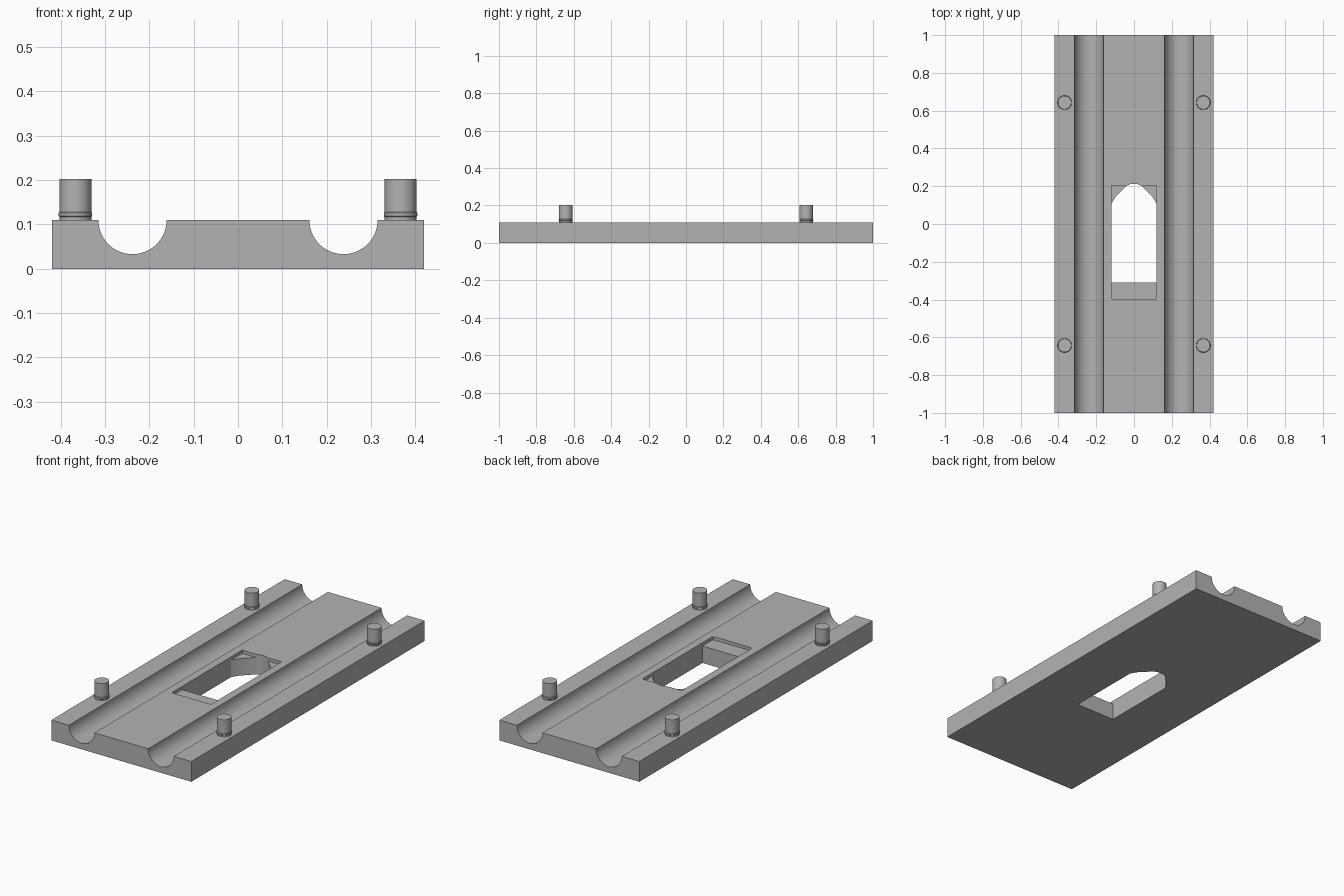
import bpy
import bmesh
import math

cube = bpy.data.objects.get("Cube")
if cube:
    bpy.data.objects.remove(cube, do_unlink=True)

HALF_W, HALF_L, TOP = 0.42, 1.0, 0.11
GROOVE_X, GROOVE_R = 0.238, 0.077

grey = bpy.data.materials.new("plain_grey")
grey.use_nodes = True
colour = (0.45, 0.45, 0.45, 1)
grey.diffuse_color = colour
grey.node_tree.nodes["Principled BSDF"].inputs["Base Color"].default_value = colour


def extrude(name, points, vector):
    """Solid made by sweeping a flat outline along a vector."""
    bm = bmesh.new()
    face = bm.faces.new([bm.verts.new(p) for p in points])
    swept = bmesh.ops.extrude_face_region(bm, geom=[face])
    verts = [v for v in swept["geom"] if isinstance(v, bmesh.types.BMVert)]
    bmesh.ops.translate(bm, verts=verts, vec=vector)
    bmesh.ops.recalc_face_normals(bm, faces=bm.faces)
    return finish(name, bm)


def finish(name, bm):
    mesh = bpy.data.meshes.new(name)
    bm.to_mesh(mesh)
    bm.free()
    mesh.materials.append(grey)
    obj = bpy.data.objects.new(name, mesh)
    bpy.context.collection.objects.link(obj)
    return obj


def activate(obj):
    bpy.ops.object.select_all(action="DESELECT")
    obj.select_set(True)
    bpy.context.view_layer.objects.active = obj


def smooth(obj):
    activate(obj)
    bpy.ops.object.shade_smooth_by_angle(angle=math.radians(30))


def cut(obj, cutter):
    activate(obj)
    mod = obj.modifiers.new("cut", "BOOLEAN")
    mod.operation, mod.solver, mod.object = "DIFFERENCE", "EXACT", cutter
    bpy.ops.object.modifier_apply(modifier=mod.name)
    bpy.data.objects.remove(cutter, do_unlink=True)


def mirrored(half):
    """Close a right-hand outline (x >= 0, bottom to top) with its mirror."""
    return half + [(-x, y) for x, y in reversed(half)]


# Base plate with two round channels running its full length
half = [(HALF_W, 0), (HALF_W, TOP)]
for i in range(33):
    a = math.pi * i / 32
    half.append((GROOVE_X + GROOVE_R * math.cos(a), TOP - GROOVE_R * math.sin(a)))
plate = extrude("base_plate", [(x, -HALF_L, z) for x, z in mirrored(half)], (0, 2 * HALF_L, 0))

# Shallow pocket in the top face
pocket = [(0.108, -0.4), (0.115, -0.397), (0.118, -0.39), (0.118, 0.205)]
cut(plate, extrude("pocket_cutter", [(x, y, TOP - 0.018) for x, y in mirrored(pocket)], (0, 0, 0.1)))

# Through slot with a faceted rounded end
slot = [(0.118, -0.31), (0.118, 0.11), (0.095, 0.147), (0.038, 0.203), (0.018, 0.212)]
cut(plate, extrude("slot_cutter", [(x, y, -0.1) for x, y in mirrored(slot)], (0, 0, 0.3)))
smooth(plate)


# Locating pegs with a slim collar at the foot
def peg(name, x, y):
    profile = [(0, 0.1), (0.036, 0.1), (0.036, 0.117), (0.0375, 0.119),
               (0.0375, 0.126), (0.036, 0.128), (0.036, 0.202), (0, 0.202)]
    bm = bmesh.new()
    verts = [bm.verts.new((r, 0, z)) for r, z in profile]
    edges = [bm.edges.new(pair) for pair in zip(verts, verts[1:])]
    bmesh.ops.spin(bm, geom=verts + edges, cent=(0, 0, 0), axis=(0, 0, 1),
                   angle=2 * math.pi, steps=40)
    bmesh.ops.remove_doubles(bm, verts=bm.verts, dist=0.0001)
    bmesh.ops.recalc_face_normals(bm, faces=bm.faces)
    obj = finish(name, bm)
    obj.location = (x, y, 0)
    smooth(obj)


for end, sy in (("front", -1), ("back", 1)):
    for side, sx in (("right", -1), ("left", 1)):
        peg(f"{end}_{side}_peg", sx * 0.367, sy * 0.643)
